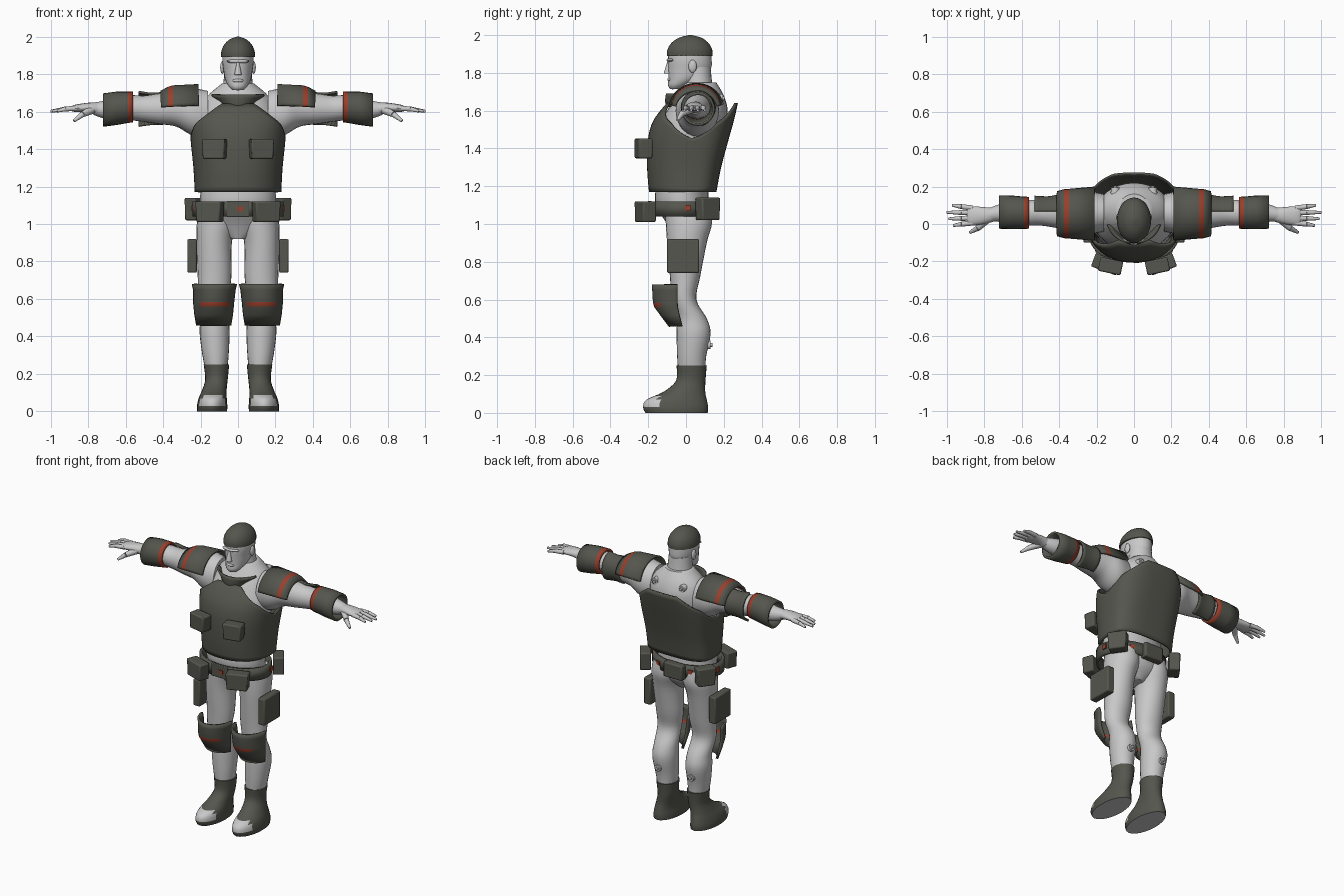
import bpy, bmesh, math
from mathutils import Matrix, Vector

cube = bpy.data.objects.get("Cube")
if cube:
    bpy.data.objects.remove(cube, do_unlink=True)


def material(name, rgb):
    m = bpy.data.materials.new(name)
    m.use_nodes = True
    m.diffuse_color = (*rgb, 1)
    m.node_tree.nodes["Principled BSDF"].inputs["Base Color"].default_value = (*rgb, 1)
    return m


GREY = material("light grey", (0.58, 0.58, 0.58))
ARMOUR = material("dark olive grey", (0.09, 0.092, 0.075))
RED = material("dull red", (0.32, 0.05, 0.025))


def finish(name, bm, mats, mirror=False, thick=0, bevel=0, rule=None, angle=45):
    """Turn a bmesh into a named, shaded object; rule(centre, normal) picks the material."""
    bmesh.ops.recalc_face_normals(bm, faces=bm.faces)
    for f in bm.faces:
        f.smooth = True
        f.material_index = rule(f.calc_center_median(), f.normal) if rule else 0
    me = bpy.data.meshes.new(name)
    bm.to_mesh(me)
    bm.free()
    for m in mats:
        me.materials.append(m)
    me.set_sharp_from_angle(angle=math.radians(angle))
    ob = bpy.data.objects.new(name, me)
    bpy.context.collection.objects.link(ob)
    if thick:
        mod = ob.modifiers.new("thickness", "SOLIDIFY")
        mod.thickness, mod.offset = thick, 0
    if bevel:
        mod = ob.modifiers.new("soft_edges", "BEVEL")
        mod.width, mod.segments = bevel, 2
    if mirror:
        ob.modifiers.new("both_sides", "MIRROR")
    return ob


def skin_rings(bm, rings, closed, caps):
    vs = [[bm.verts.new(p) for p in ring] for ring in rings]
    n = len(vs[0])
    for a, b in zip(vs, vs[1:]):
        for i in range(n if closed else n - 1):
            j = (i + 1) % n
            bm.faces.new((a[i], a[j], b[j], b[i]))
    if caps:
        bm.faces.new(vs[0])
        bm.faces.new(vs[-1])


def smooth_rows(rows, steps):
    """Catmull-Rom resampling of section rows."""
    out = []
    for i in range(len(rows) - 1):
        p0, p1, p2, p3 = (rows[max(0, min(len(rows) - 1, k))] for k in range(i - 1, i + 3))
        for s in range(steps):
            t = s / steps
            out.append([0.5 * (2 * b + (c - a) * t + (2 * a - 5 * b + 4 * c - d) * t * t
                               + (3 * b - a - 3 * c + d) * t ** 3)
                        for a, b, c, d in zip(p0, p1, p2, p3)])
    return out + [rows[-1]]


def loft(name, rows, mats, axis="Z", arc=None, n=24, steps=4, thick=0, **kw):
    """Elliptical sections (position, centre a, centre b, radius a, radius b) along an axis."""
    lo, hi = arc or (0, 360)
    count = n + 1 if arc else n
    rings = []
    for t, a, b, ra, rb in smooth_rows(rows, steps):
        ring = []
        for i in range(count):
            th = math.radians(lo + (hi - lo) * i / n)
            u, v = a + ra * math.cos(th), b + rb * math.sin(th)
            ring.append((u, v, t) if axis == "Z" else (t, u, v))
        rings.append(ring)
    bm = bmesh.new()
    skin_rings(bm, rings, not arc, not thick)
    return finish(name, bm, mats, thick=thick, **kw)


def box(name, loc, size, mat, rot=0, mirror=True, bevel=0.008, flare=1.0):
    bm = bmesh.new()
    bmesh.ops.create_cube(bm, size=1)
    for v in bm.verts:
        if v.co.z > 0:
            v.co.x *= flare
    bm.transform(Matrix.Translation(loc) @ Matrix.Rotation(math.radians(rot), 4, "Z")
                 @ Matrix.Diagonal((*size, 1)))
    return finish(name, bm, [mat], mirror=mirror, bevel=bevel, angle=30)


def ball(name, loc, size, mirror=False):
    bm = bmesh.new()
    bmesh.ops.create_uvsphere(bm, u_segments=16, v_segments=10, radius=1)
    bm.transform(Matrix.Translation(loc) @ Matrix.Diagonal((*size, 1)))
    return finish(name, bm, [GREY], mirror=mirror)


def cone(bm, start, end, r0, r1):
    a, b = Vector(start), Vector(end)
    turn = (b - a).to_track_quat("Z", "Y").to_matrix().to_4x4()
    bmesh.ops.create_cone(bm, cap_ends=True, segments=12, radius1=r0, radius2=r1,
                          depth=(b - a).length,
                          matrix=Matrix.Translation((a + b) / 2) @ turn)


# Body
loft("torso", [(.92, 0, .0, .05, .06), (1.0, 0, .01, .17, .11), (1.1, 0, -.02, .2, .14),
               (1.2, 0, -.02, .2, .14), (1.35, 0, 0, .2, .15), (1.5, 0, .03, .22, .17),
               (1.6, 0, .06, .2, .16), (1.68, 0, .075, .165, .125),
               (1.75, 0, .075, .085, .085)], [GREY], n=32)
loft("leg", [(.2, .115, .03, .055, .07), (.3, .12, .03, .07, .077), (.42, .125, .04, .08, .09),
             (.5, .125, .03, .076, .08), (.6, .13, -.01, .08, .065), (.72, .125, -.005, .09, .08),
             (.9, .127, .005, .094, .105), (1.0, .115, .015, .105, .122),
             (1.08, .11, .01, .095, .12)], [GREY], mirror=True)
loft("arm", [(.16, .06, 1.58, .1, .13), (.25, .06, 1.6, .115, .125), (.33, .06, 1.615, .095, .095),
             (.42, .06, 1.615, .08, .082), (.5, .06, 1.615, .068, .07), (.58, .06, 1.62, .068, .066),
             (.7, .06, 1.61, .05, .05), (.77, .05, 1.615, .036, .033)],
     [GREY], axis="X", mirror=True)

# Hands
loft("palm", [(.74, .05, 1.613, .035, .034), (.8, .045, 1.62, .045, .027),
              (.87, .043, 1.617, .052, .019), (.89, .043, 1.615, .045, .012)],
     [GREY], axis="X", n=16, mirror=True)
bm = bmesh.new()
for y0, x1, y1 in ((.085, .97, .1), (.06, 1.0, .062), (.032, .99, .028), (.006, .965, -.008)):
    cone(bm, (.86, y0, 1.617), (.92, (y0 + y1) / 2, 1.614), .014, .013)
    cone(bm, (.92, (y0 + y1) / 2, 1.614), (x1, y1, 1.602), .013, .007)
cone(bm, (.78, .03, 1.61), (.83, -.02, 1.585), .024, .016)
cone(bm, (.83, -.02, 1.585), (.875, -.045, 1.55), .016, .008)
finish("fingers", bm, [GREY], mirror=True)

# Head and face
loft("neck", [(1.66, 0, .07, .1, .09), (1.74, 0, .065, .08, .075), (1.83, 0, .06, .072, .07)], [GREY])
loft("head", [(1.715, 0, -.055, .03, .03), (1.735, 0, -.04, .05, .055), (1.77, 0, -.005, .068, .088),
              (1.82, 0, .018, .078, .113), (1.87, 0, .02, .084, .116), (1.93, 0, .02, .08, .112)],
     [GREY])
bm = bmesh.new()
cone(bm, (0, -.098, 1.795), (0, -.092, 1.86), .02, .007)
finish("nose", bm, [GREY])
ball("brow", (0, -.078, 1.868), (.06, .025, .012))
ball("lips", (0, -.083, 1.765), (.03, .016, .011))
ball("chin", (0, -.07, 1.733), (.032, .024, .02))
ball("ear", (.083, .035, 1.835), (.012, .022, .034), mirror=True)
loft("cap", [(1.89, 0, .02, .091, .121), (1.92, 0, .02, .089, .119), (1.955, 0, .021, .075, .101),
             (1.985, 0, .022, .045, .062), (2.0, 0, .022, .006, .008)], [ARMOUR], n=32)

# Armoured vest with a neckline and arm openings cut by its top edge
VEST = smooth_rows([(1.17, .225, -.19, .155), (1.3, .232, -.2, .18), (1.45, .247, -.195, .22),
                    (1.55, .25, -.165, .248), (1.645, .245, -.09, .27)], 8)


def vest_section(z):
    for a, b in zip(VEST, VEST[1:]):
        if z <= b[0] or b is VEST[-1]:
            t = (z - a[0]) / (b[0] - a[0])
            return [p + (q - p) * t for p, q in zip(a, b)]


rings = []
for k in range(17):
    ring = []
    for i in range(64):
        c, s = math.cos(math.tau * i / 64), math.sin(math.tau * i / 64)
        top = 1.64 - .18 * max(0, abs(c) - .3) - .06 * max(0, 1 - abs(s) / .5)
        z = 1.17 + (top - 1.17) * k / 16
        _, w, front, back = vest_section(z)
        p = 2 / (2.3 if s < 0 else 3.0)
        mid = .03
        x = math.copysign(w * abs(c) ** p, c)
        y = mid + abs(s) ** p * ((front if s < 0 else back) - mid)
        ring.append((x, y, z))
    rings.append(ring)
bm = bmesh.new()
skin_rings(bm, rings, True, False)
finish("vest", bm, [ARMOUR], thick=.012)
loft("neck_guard", [(1.62, 0, .0, .085, .1), (1.655, 0, .01, .1, .115), (1.69, 0, .03, .145, .13)],
     [ARMOUR], arc=(195, 345), steps=2, thick=.012)
box("vest_pocket", (.125, -.225, 1.4), (.115, .075, .105), ARMOUR, rot=12, flare=1.08)

# Belt, pouches and red studs
loft("belt", [(1.04, 0, -.025, .235, .165), (1.12, 0, -.025, .235, .165)],
     [ARMOUR], n=40, steps=1, thick=.018)
box("belt_front_pouch", (.15, -.215, 1.065), (.13, .075, .11), ARMOUR, rot=20, flare=1.1)
box("belt_rear_pouch", (.225, .115, 1.08), (.11, .07, .12), ARMOUR, rot=125, flare=1.1)
box("belt_back_pouch", (-.02, .15, 1.075), (.14, .05, .1), ARMOUR, mirror=False)
box("buckle", (0, -.192, 1.08), (.12, .02, .085), ARMOUR, mirror=False, bevel=.004)
box("front_stud", (.012, -.204, 1.08), (.03, .008, .025), RED, mirror=False, bevel=0)
box("side_stud", (.245, .01, 1.085), (.008, .03, .03), RED, bevel=0)
box("back_stud", (.12, .128, 1.08), (.03, .008, .025), RED, rot=-20, bevel=0)
box("thigh_pouch", (.245, -.015, .83), (.05, .17, .18), ARMOUR)

# Arm armour with red bands
loft("shoulder_pad", [(.21, .055, 1.61, .14, .13), (.345, .055, 1.605, .128, .128),
                      (.372, .055, 1.605, .126, .12), (.41, .055, 1.605, .115, .1)],
     [ARMOUR, RED], axis="X", arc=(10, 170), steps=1, thick=.014, mirror=True,
     rule=lambda c, n: int(.345 < c.x < .372))
loft("elbow_pad", [(.4, .06, 1.615, .092, .085), (.46, .06, 1.613, .082, .082),
                   (.53, .06, 1.613, .085, .092)],
     [ARMOUR], axis="X", arc=(-75, 85), steps=3, thick=.012, mirror=True)
loft("forearm_guard", [(.56, .06, 1.625, .078, .075), (.587, .06, 1.623, .079, .077),
                       (.65, .062, 1.617, .083, .082), (.72, .064, 1.608, .082, .082)],
     [ARMOUR, RED], axis="X", steps=1, thick=.014, mirror=True,
     rule=lambda c, n: int(c.x < .587))

# Knee guards with a red front bar
loft("knee_guard", [(.46, .13, -.01, .088, .075), (.52, .13, -.02, .098, .11),
                    (.562, .13, -.025, .102, .136), (.584, .13, -.025, .104, .143),
                    (.65, .126, -.025, .108, .147), (.68, .126, -.025, .115, .147)],
     [ARMOUR, RED], arc=(188, 352), steps=1, thick=.014, mirror=True,
     rule=lambda c, n: int(.562 < c.z < .584 and abs(c.x - .128) < .07))

# Boots with worn toe caps and pale soles
loft("boot", [(0, .138, -.05, .08, .165), (.03, .138, -.055, .081, .172), (.07, .135, -.05, .075, .16),
              (.11, .127, -.01, .066, .112), (.17, .115, .025, .06, .078), (.25, .115, .03, .068, .08)],
     [ARMOUR, GREY], mirror=True,
     rule=lambda c, n: int(n.z < -.9 or (c.y < -.15 and .03 < c.z < .09)))

# Round sockets on the calves and upper back
bm = bmesh.new()
for x, y, z in ((.125, .115, .36), (.1, .18, 1.665)):
    cone(bm, (x, y - .03, z), (x, y + .015, z), .026, .022)
    cone(bm, (x, y, z), (x, y + .024, z), .012, .01)
finish("socket", bm, [GREY], mirror=True)
